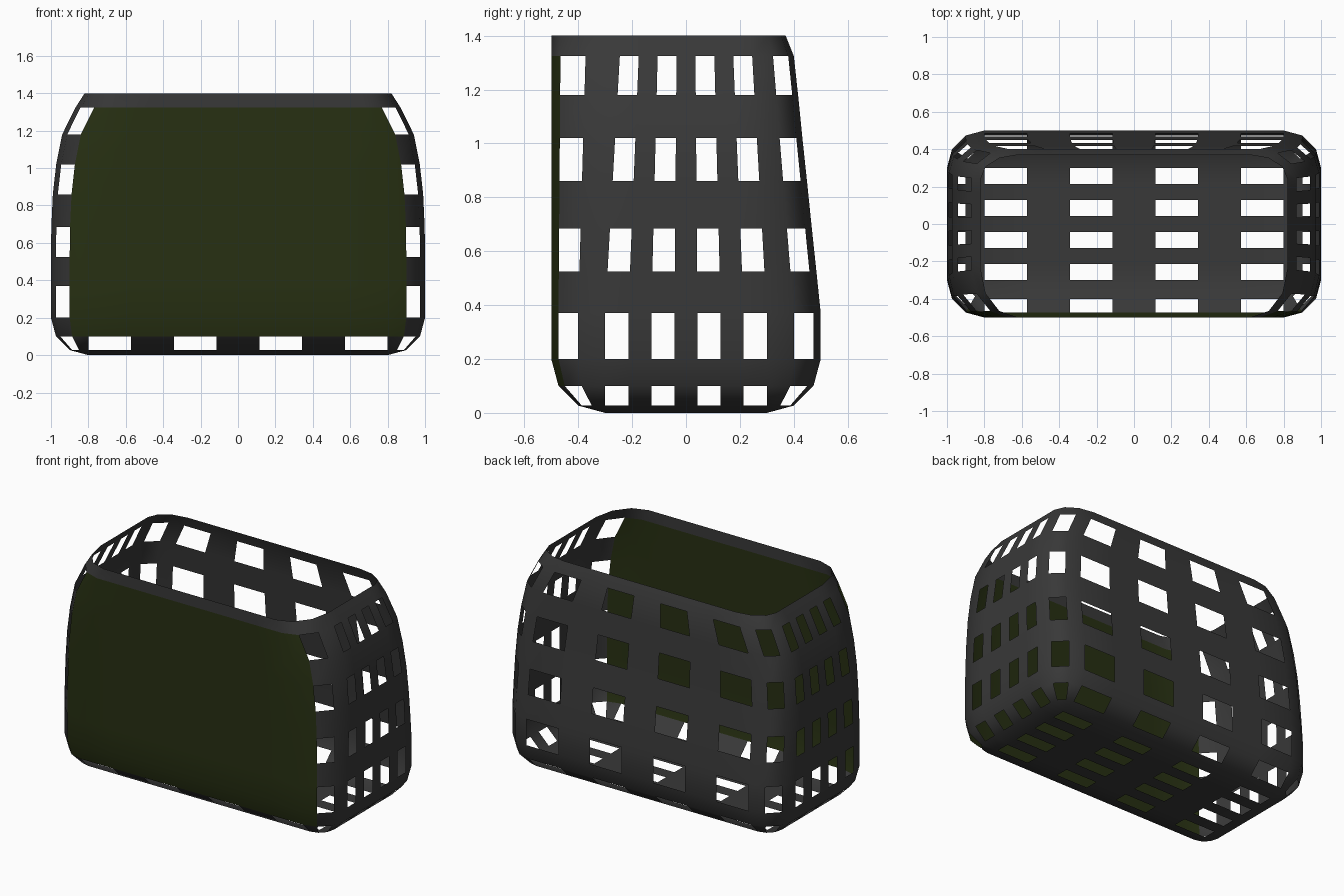
import bpy, bmesh, math

if "Cube" in bpy.data.objects:
    bpy.data.objects.remove(bpy.data.objects["Cube"])

def material(name, rgb):
    m = bpy.data.materials.new(name)
    m.diffuse_color = (*rgb, 1)
    m.use_nodes = True
    m.node_tree.nodes["Principled BSDF"].inputs["Base Color"].default_value = m.diffuse_color
    return m

GREY = material("dark grey", (0.040, 0.040, 0.040))
GREEN = material("dark olive green", (0.020, 0.029, 0.006))

# Ring levels: height, half width, back y, rounding of the lower edge (0..1)
LEVELS = [
    (0.00, 1.00, 0.50, 0.0), (0.027, 1.00, 0.50, 0.5), (0.10, 1.00, 0.50, 0.866),
    (0.20, 1.00, 0.50, 1), (0.37, 1.00, 0.50, 1), (0.525, 1.00, 0.484, 1),
    (0.685, 0.998, 0.467, 1), (0.86, 0.99, 0.449, 1), (1.02, 0.972, 0.432, 1),
    (1.18, 0.94, 0.416, 1), (1.325, 0.868, 0.40, 1), (1.40, 0.82, 0.37, 1)]
N = 7       # strips along each straight side, every other one open
TOP = len(LEVELS) - 2

def ring(z, hw, yb, k):
    """40 points: four straight sides of 7 strips, four corners of 3."""
    cx = hw - 0.2
    cy = 0.3 - max(0, z - 0.37) * 0.057
    corners = [(cx, -cy), (cx, cy), (-cx, cy), (-cx, -cy)]
    pts = []
    for q in range(4):
        (ax, ay), (bx, by) = corners[q], corners[(q + 1) % 4]
        # offset of the straight side from the corner centres
        ox = (0.2 * k, 0, -0.2 * k, 0)[q]
        oy = (0, (yb - cy) * k, 0, -(0.5 - cy) * k)[q]
        for i in range(N):
            t = i / N
            pts.append((ax + (bx - ax) * t + ox, ay + (by - ay) * t + oy, z))
        ry = (yb - cy) if by > 0 else (0.5 - cy)
        for j in range(3):
            a = math.radians(90 * q + 30 * j)
            pts.append((bx + 0.2 * k * math.cos(a), by + ry * k * math.sin(a), z))
    return pts

RINGS = [ring(*lv) for lv in LEVELS]

def is_panel(b, i):
    # front side with one corner strip at each end, below the rim
    return 2 <= b < TOP and 29 <= i <= 37

def is_hole(b, i):
    return b % 2 == 1 and i % 2 == 0

def build(name, mat, quads):
    bm = bmesh.new()
    for q in quads:
        bm.faces.new([bm.verts.new(p) for p in q])
    bmesh.ops.remove_doubles(bm, verts=bm.verts, dist=0.0005)
    bmesh.ops.recalc_face_normals(bm, faces=bm.faces)
    me = bpy.data.meshes.new(name)
    bm.to_mesh(me)
    bm.free()
    me.materials.append(mat)
    for p in me.polygons:
        p.use_smooth = True
    me.set_sharp_from_angle(angle=math.radians(40))
    ob = bpy.data.objects.new(name, me)
    bpy.context.collection.objects.link(ob)

frame, panel = [], []
for b in range(len(RINGS) - 1):
    lo, up = RINGS[b], RINGS[b + 1]
    for i in range(40):
        j = (i + 1) % 40
        quad = [lo[i], lo[j], up[j], up[i]]
        if is_panel(b, i):
            panel.append(quad)
        elif not is_hole(b, i):
            frame.append(quad)

# Floor lattice
def grid(i, j):
    return (0.8 * (2 * i / N - 1), 0.3 * (2 * j / N - 1), 0)

for i in range(N):
    for j in range(N):
        if i % 2 or j % 2:
            frame.append([grid(i, j), grid(i, j + 1), grid(i + 1, j + 1), grid(i + 1, j)])

build("basket_frame", GREY, frame)
build("front_panel", GREEN, panel)
